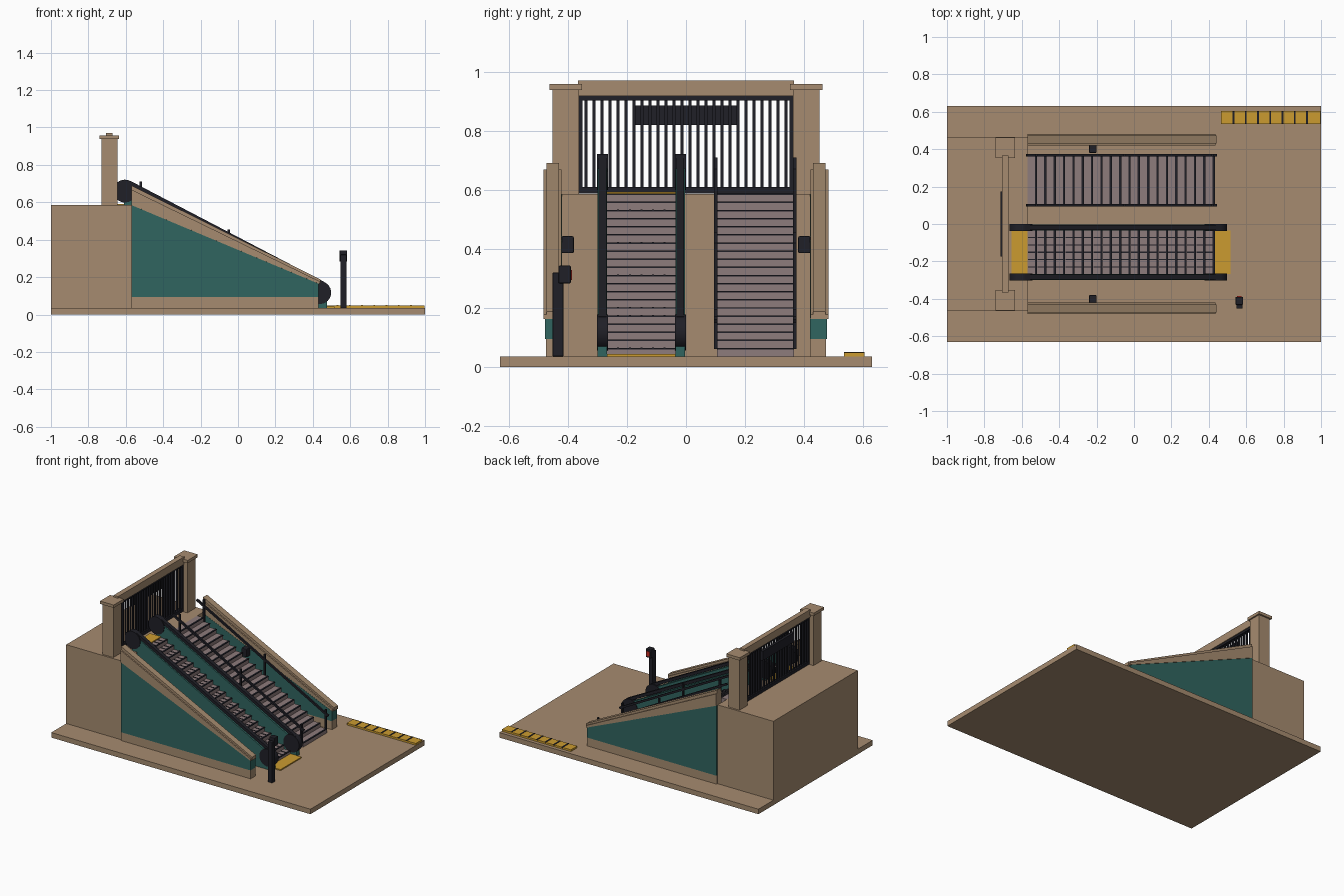
import bpy, bmesh, math
from mathutils import Matrix, Vector

if "Cube" in bpy.data.objects:
    bpy.data.objects.remove(bpy.data.objects["Cube"])


def material(name, rgb):
    m = bpy.data.materials.new(name)
    m.diffuse_color = (*rgb, 1)
    m.use_nodes = True
    m.node_tree.nodes["Principled BSDF"].inputs["Base Color"].default_value = m.diffuse_color
    return m


TAN = material("sandstone", (0.38, 0.26, 0.16))
TEAL = material("teal_panel", (0.03, 0.13, 0.115))
DARK = material("dark_metal", (0.014, 0.014, 0.02))
GOLD = material("yellow_paint", (0.6, 0.33, 0.03))
STEP = material("step_stone", (0.27, 0.2, 0.2))
RED = material("red_button", (0.6, 0.03, 0.02))


def finish(name, bm, mat):
    bmesh.ops.recalc_face_normals(bm, faces=bm.faces)
    me = bpy.data.meshes.new(name)
    bm.to_mesh(me)
    bm.free()
    me.materials.append(mat)
    ob = bpy.data.objects.new(name, me)
    bpy.context.collection.objects.link(ob)
    return ob


def boxes(name, mat, bounds, bevel=0):
    """One object from boxes given as (x0, x1, y0, y1, z0, z1)."""
    bm = bmesh.new()
    for x0, x1, y0, y1, z0, z1 in bounds:
        m = Matrix.Translation(((x0 + x1) / 2, (y0 + y1) / 2, (z0 + z1) / 2))
        bmesh.ops.create_cube(bm, size=1, matrix=m @ Matrix.Diagonal((x1 - x0, y1 - y0, z1 - z0, 1)))
    if bevel:
        bmesh.ops.bevel(bm, geom=bm.edges[:], offset=bevel, segments=2, affect='EDGES', profile=0.5)
    return finish(name, bm, mat)


def prism(name, mat, profile, y0, y1):
    """Side profile in x, z pushed across from y0 to y1."""
    bm = bmesh.new()
    f = bm.faces.new([bm.verts.new((x, y0, z)) for x, z in profile])
    ext = bmesh.ops.extrude_face_region(bm, geom=[f])["geom"]
    bmesh.ops.translate(bm, vec=(0, y1 - y0, 0), verts=[g for g in ext if isinstance(g, bmesh.types.BMVert)])
    return finish(name, bm, mat)


def disc(name, mat, x, y, z, r, depth):
    bm = bmesh.new()
    bmesh.ops.create_cone(bm, cap_ends=True, segments=32, radius1=r, radius2=r, depth=depth,
                          matrix=Matrix.Translation((x, y, z)) @ Matrix.Rotation(math.pi / 2, 4, 'X'))
    ob = finish(name, bm, mat)
    bpy.context.view_layer.objects.active = ob
    ob.select_set(True)
    bpy.ops.object.shade_smooth_by_angle()
    ob.select_set(False)


# Ground slab and upper landing
F, T, N = 0.035, 0.585, 20
boxes("base_slab", TAN, [(-1, 1, -0.63, 0.63, 0, F)])
boxes("upper_landing", TAN, [(-1, -0.57, -0.465, 0.465, F, T)])

# Flank walls: plinth, teal panel, sloped coping and cap
for s, side in ((-1, "front"), (1, "back")):
    prism(side + "_wall_plinth", TAN, [(-0.57, F), (0.43, F), (0.43, 0.095), (-0.57, 0.095)], s * 0.422, s * 0.475)
    prism(side + "_wall_panel", TEAL, [(-0.57, 0.095), (0.43, 0.095), (0.43, 0.165), (-0.57, T)], s * 0.42, s * 0.478)
    prism(side + "_wall_coping", TAN, [(-0.57, T), (0.435, 0.163), (0.435, 0.178), (-0.57, 0.668)], s * 0.421, s * 0.482)
    prism(side + "_wall_cap", TAN, [(-0.57, 0.66), (0.44, 0.165), (0.44, 0.188), (-0.57, 0.69)], s * 0.43, s * 0.473)
    # Wall lamp
    y = sorted((s * 0.38, s * 0.422))
    boxes(side + "_wall_lamp", DARK, [(-0.24, -0.2, *y, 0.385, 0.443)], 0.005)
    # Gate pillar with cap
    y = sorted((s * 0.363, s * 0.452))
    boxes(side + "_gate_pillar", TAN, [(-0.73, -0.645, *y, T, 0.94)])
    y = sorted((s * 0.352, s * 0.463))
    boxes(side + "_pillar_cap", TAN, [(-0.74, -0.635, *y, 0.938, 0.958)])

# Gate: lintel, frame, bars and blank sign
boxes("gate_lintel", TAN, [(-0.705, -0.67, -0.365, 0.365, 0.917, 0.97)])
boxes("gate_frame", DARK, [(-0.7, -0.676, -0.365, 0.365, 0.588, 0.61), (-0.7, -0.676, -0.365, 0.365, 0.903, 0.918),
                           (-0.7, -0.676, -0.365, -0.35, 0.6, 0.91), (-0.7, -0.676, 0.35, 0.365, 0.6, 0.91)])
boxes("gate_bars", DARK, [(-0.693, -0.683, y - 0.005, y + 0.005, 0.6, 0.91)
                          for y in (-0.338 + 0.02704 * i for i in range(26))])
boxes("gate_sign", DARK, [(-0.715, -0.697, -0.175, 0.175, 0.82, 0.885)])

# Flights of steps
RUN, RISE = 1.0 / N, (T - F) / N


def flight():
    pts = [(-0.57, F), (0.43, F)]
    for i in range(N):
        pts += [(0.43 - RUN * i, F + RISE * (i + 1)), (0.43 - RUN * (i + 1), F + RISE * (i + 1))]
    return pts


prism("stair_flight", STEP, flight(), 0.105, 0.365)
prism("escalator_flight", STEP, flight(), -0.267, -0.035)
nose = [(0.43 - RUN * i, F + RISE * (i + 1)) for i in range(N)]
boxes("stair_nosings", DARK, [(x - 0.01, x + 0.002, 0.105, 0.365, z - 0.003, z + 0.002) for x, z in nose])
boxes("escalator_nosings", DARK, [(x - 0.01, x + 0.002, -0.267, -0.035, z - 0.003, z + 0.002) for x, z in nose])
boxes("escalator_grooves", DARK, [(x - 0.047, x, y - 0.003, y + 0.003, z - 0.002, z + 0.0025)
                                  for x, z in nose for y in (-0.23, -0.19, -0.151, -0.112, -0.073)])
boxes("upper_comb_plate", GOLD, [(-0.655, -0.57, -0.267, -0.035, T, 0.592)])
boxes("lower_comb_plate", GOLD, [(0.43, 0.515, -0.267, -0.035, F, 0.043)])


def sloped(name, a, b, lo, hi, y0, y1):
    """Sloped bar along a-b, between two offsets above that line."""
    a, b = Vector(a), Vector(b)
    d = (b - a).normalized()
    n = Vector((-d.y, d.x))
    return prism(name, DARK, [a + n * lo, b + n * lo, b + n * hi, a + n * hi], y0, y1)


# Escalator balustrades with round newels and handrails
for y, side in ((-0.283, "front"), (-0.019, "back")):
    prism(side + "_balustrade", TEAL, [(-0.61, T), (-0.57, T - 0.05), (-0.57, F), (0.475, F), (0.475, 0.1),
                                       (0.455, 0.145), (-0.59, 0.695), (-0.61, 0.695)], y - 0.016, y + 0.016)
    sloped(side + "_handrail", (-0.605, 0.66), (0.44, 0.115), 0.042, 0.062, y - 0.013, y + 0.013)
    disc(side + "_upper_newel", DARK, -0.605, y, 0.66, 0.061, 0.038)
    disc(side + "_lower_newel", DARK, 0.437, y, 0.117, 0.061, 0.038)

# Stair rails on posts
for y, side in ((0.1, "inner"), (0.368, "outer")):
    sloped(side + "_stair_rail", (-0.575, 0.695), (0.44, 0.155), -0.007, 0.007, y - 0.006, y + 0.006)
    boxes(side + "_stair_posts", DARK, [(x - 0.006, x + 0.006, y - 0.006, y + 0.006, b, t) for x, b, t in
                                        ((-0.52, 0.55, 0.71), (-0.05, 0.3, 0.455), (0.42, 0.06, 0.195))])

# Help post with button head
boxes("help_post", DARK, [(0.547, 0.58, -0.452, -0.415, F, 0.32)], 0.004)
boxes("help_post_head", DARK, [(0.543, 0.584, -0.432, -0.39, 0.283, 0.343)], 0.004)
boxes("help_button", RED, [(0.552, 0.575, -0.392, -0.386, 0.295, 0.328)])

# Warning strip on the floor
boxes("warning_strip", GOLD, [(0.465, 0.998, 0.535, 0.605, F, 0.048)])
boxes("warning_strip_bands", DARK, [(x - 0.005, x + 0.005, 0.535, 0.605, 0.04, 0.05)
                                    for x in (0.532 + 0.0655 * i for i in range(7))])
